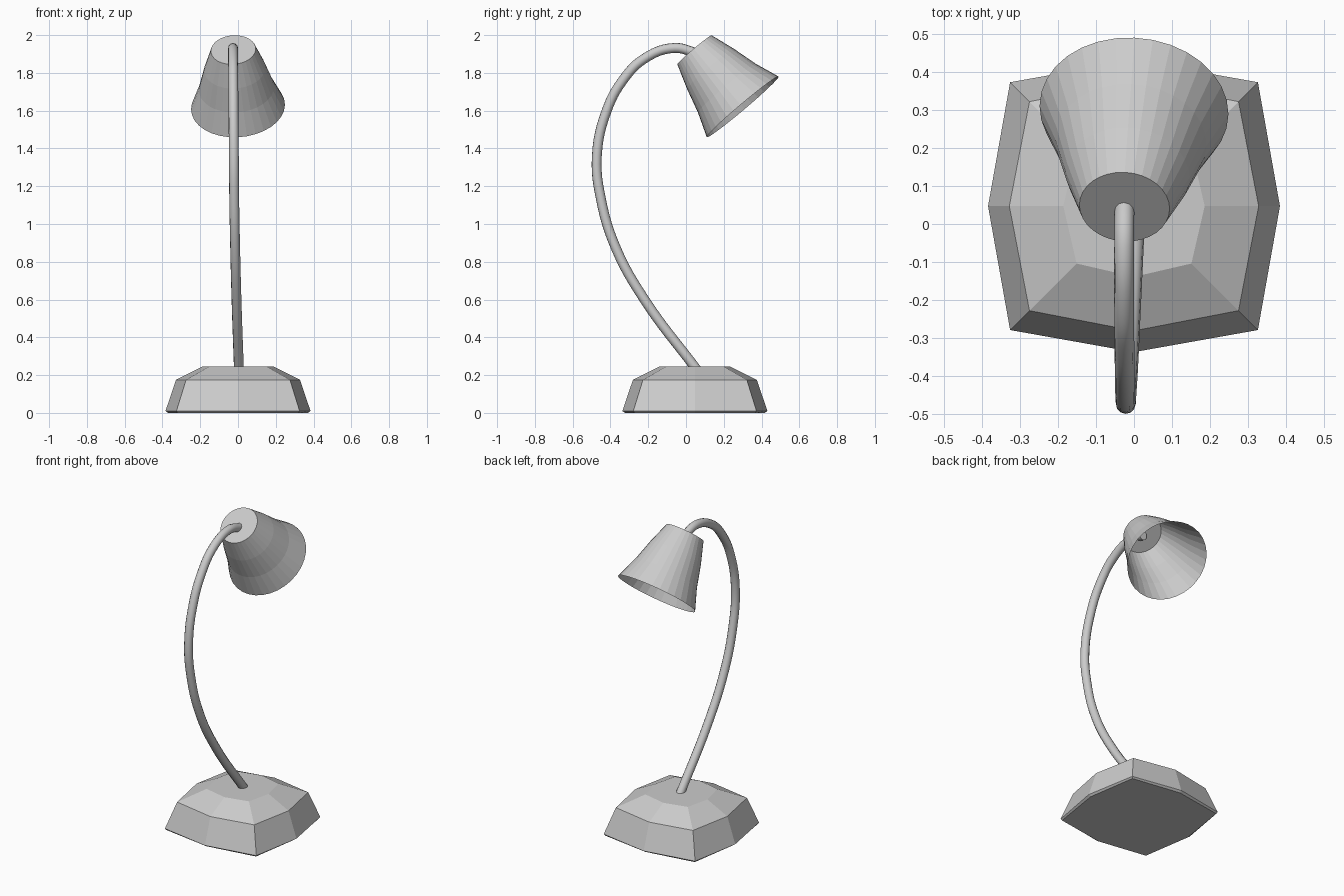
import bpy, bmesh, math
from mathutils import Vector

if "Cube" in bpy.data.objects:
    bpy.data.objects.remove(bpy.data.objects["Cube"])


def loft(name, rings, cap_start=True, cap_end=True):
    """Skin a list of closed vertex rings into a flat-shaded mesh."""
    bm = bmesh.new()
    loops = [[bm.verts.new(p) for p in ring] for ring in rings]
    n = len(loops[0])
    for a, b in zip(loops, loops[1:]):
        for i in range(n):
            j = (i + 1) % n
            bm.faces.new((a[i], a[j], b[j], b[i]))
    if cap_start:
        bm.faces.new(loops[0][::-1])
    if cap_end:
        bm.faces.new(loops[-1])
    bmesh.ops.recalc_face_normals(bm, faces=bm.faces[:])
    mesh = bpy.data.meshes.new(name)
    bm.to_mesh(mesh)
    bm.free()
    obj = bpy.data.objects.new(name, mesh)
    bpy.context.collection.objects.link(obj)
    return obj


# Base: stacked squarish octagons (corner offset, mid-side offset, height)
def base_ring(corner, mid, z):
    ring = []
    for k in range(8):
        a = k * math.pi / 4
        r = mid if k % 2 == 0 else corner * math.sqrt(2)
        ring.append((r * math.cos(a), 0.047 + r * math.sin(a), z))
    return ring


loft("base", [base_ring(0.32, 0.37, 0.0),
              base_ring(0.326, 0.384, 0.01),
              base_ring(0.275, 0.328, 0.175),
              base_ring(0.151, 0.186, 0.246)])

# Arm: smooth gooseneck tube
path = [(0.005, 0.06, 0.225), (-0.008, -0.22, 0.60), (-0.015, -0.37, 0.87),
        (-0.02, -0.45, 1.13), (-0.022, -0.472, 1.36), (-0.024, -0.42, 1.60),
        (-0.025, -0.335, 1.76), (-0.026, -0.22, 1.876), (-0.026, -0.06, 1.932),
        (-0.025, 0.055, 1.905)]
curve = bpy.data.curves.new("arm", 'CURVE')
curve.dimensions = '3D'
curve.bevel_depth = 0.026
curve.bevel_resolution = 4
curve.resolution_u = 6
curve.use_fill_caps = True
spline = curve.splines.new('BEZIER')
spline.bezier_points.add(len(path) - 1)
for pt, co in zip(spline.bezier_points, path):
    pt.co = co
    pt.handle_left_type = pt.handle_right_type = 'AUTO'
arm = bpy.data.objects.new("arm", curve)
bpy.context.collection.objects.link(arm)

# Shade: open flared cone, closed at the narrow end, tilted forward
top, bottom = Vector((-0.025, 0.045, 1.922)), Vector((0.0, 0.30, 1.62))
axis = (bottom - top).normalized()
u = axis.cross(Vector((0, 1, 1))).normalized()
v = axis.cross(u)


def shade_ring(t, r, sides=32):
    c = top.lerp(bottom, t)
    return [c + r * (math.cos(a) * u + math.sin(a) * v)
            for a in (2 * math.pi * i / sides for i in range(sides))]


profile = [(0, 0.119), (0.33, 0.163), (0.67, 0.200), (1, 0.249)]
loft("lamp_shade", [shade_ring(t, r) for t, r in profile], cap_end=False)
